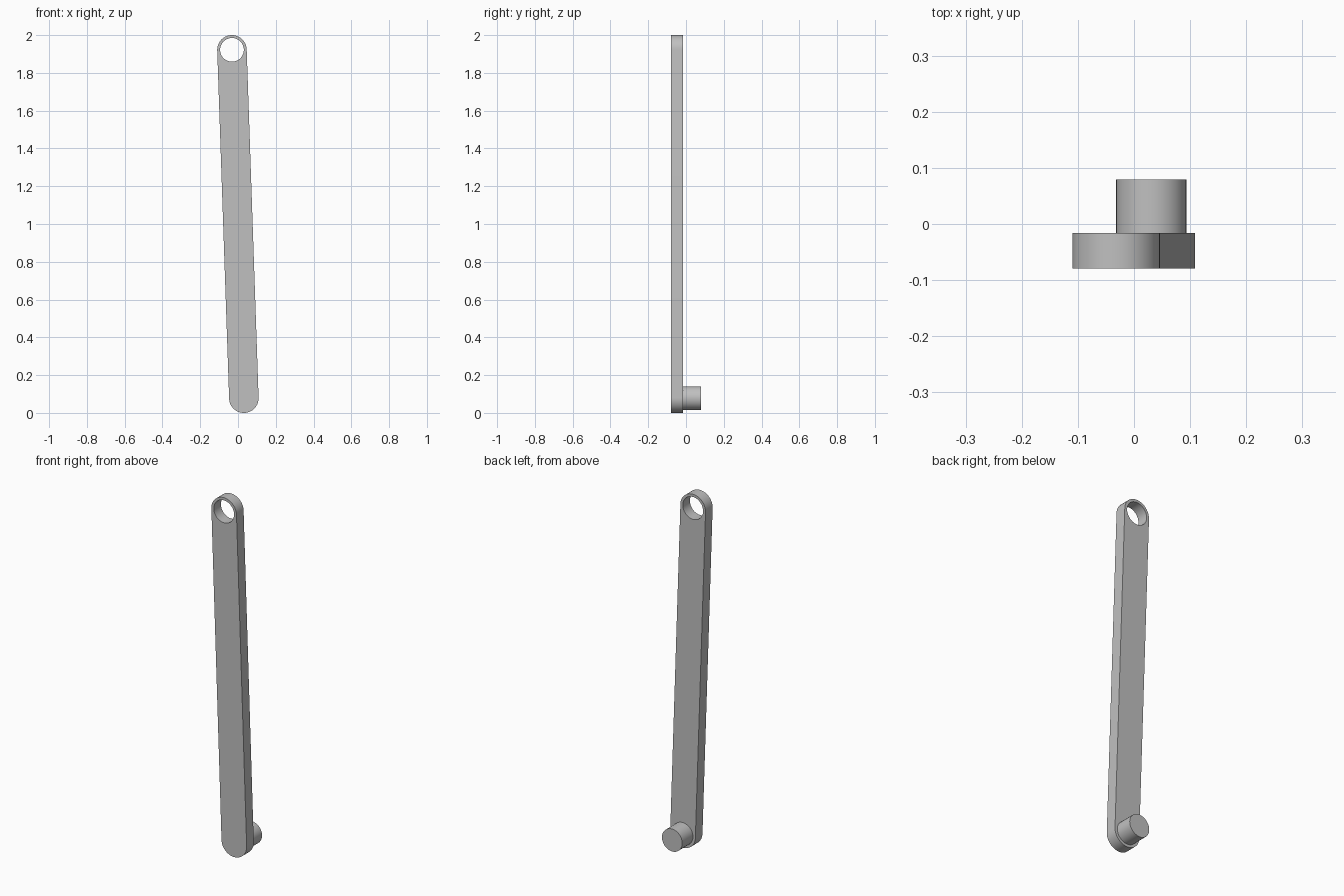
import bpy, bmesh
from math import atan2, cos, sin, pi, radians
from mathutils import Vector

cube = bpy.data.objects.get("Cube")
if cube:
    bpy.data.objects.remove(cube)

TOP = Vector((-0.032, 0, 1.922))
BOTTOM = Vector((0.031, 0, 0.078))
END_RADIUS = 0.078
BORE_RADIUS = 0.063
THICKNESS = 0.063
PLATE_Y = -0.0475
PIN_BACK = 0.079
STEPS = 32

grey = bpy.data.materials.new("plain grey")
grey.use_nodes = True
colour = (0.527, 0.527, 0.527, 1)
grey.diffuse_color = colour
grey.node_tree.nodes["Principled BSDF"].inputs["Base Color"].default_value = colour


def arc(centre, radius, start, sweep, count):
    """Points along an arc in the XZ plane."""
    angles = [start + sweep * i / STEPS for i in range(count)]
    return [centre + radius * Vector((cos(a), 0, sin(a))) for a in angles]


def extruded(name, loops, y, depth):
    """Fill outlines, with inner loops as holes, and thicken them about y."""
    bm = bmesh.new()
    edges = []
    for loop in loops:
        verts = [bm.verts.new(p) for p in loop]
        edges += [bm.edges.new((v, verts[i - 1])) for i, v in enumerate(verts)]
    bmesh.ops.triangle_fill(bm, edges=edges, use_beauty=True, use_dissolve=False)
    bmesh.ops.recalc_face_normals(bm, faces=bm.faces[:])
    mesh = bpy.data.meshes.new(name)
    bm.to_mesh(mesh)
    bm.free()
    mesh.materials.append(grey)
    obj = bpy.data.objects.new(name, mesh)
    bpy.context.collection.objects.link(obj)
    obj.location.y = y
    solid = obj.modifiers.new("thickness", "SOLIDIFY")
    solid.thickness = depth
    solid.offset = 0
    bpy.ops.object.select_all(action="DESELECT")
    obj.select_set(True)
    bpy.context.view_layer.objects.active = obj
    bpy.ops.object.modifier_apply(modifier=solid.name)
    bpy.ops.object.shade_smooth_by_angle(angle=radians(30))
    return obj


# Leaning arm with rounded ends and a bore through the top
axis = TOP - BOTTOM
side = atan2(axis.z, axis.x) - pi / 2
outline = (arc(TOP, END_RADIUS, side, pi, STEPS + 1)
           + arc(BOTTOM, END_RADIUS, side + pi, pi, STEPS + 1))
bore = arc(TOP, BORE_RADIUS, side, 2 * pi, STEPS)
extruded("arm", [outline, bore], PLATE_Y, THICKNESS)

# Pivot pin on the back of the lower end
pin_front = PLATE_Y + THICKNESS / 2
pin = arc(BOTTOM, BORE_RADIUS, side, 2 * pi, STEPS)
extruded("pivot_pin", [pin], (pin_front + PIN_BACK) / 2, PIN_BACK - pin_front)
